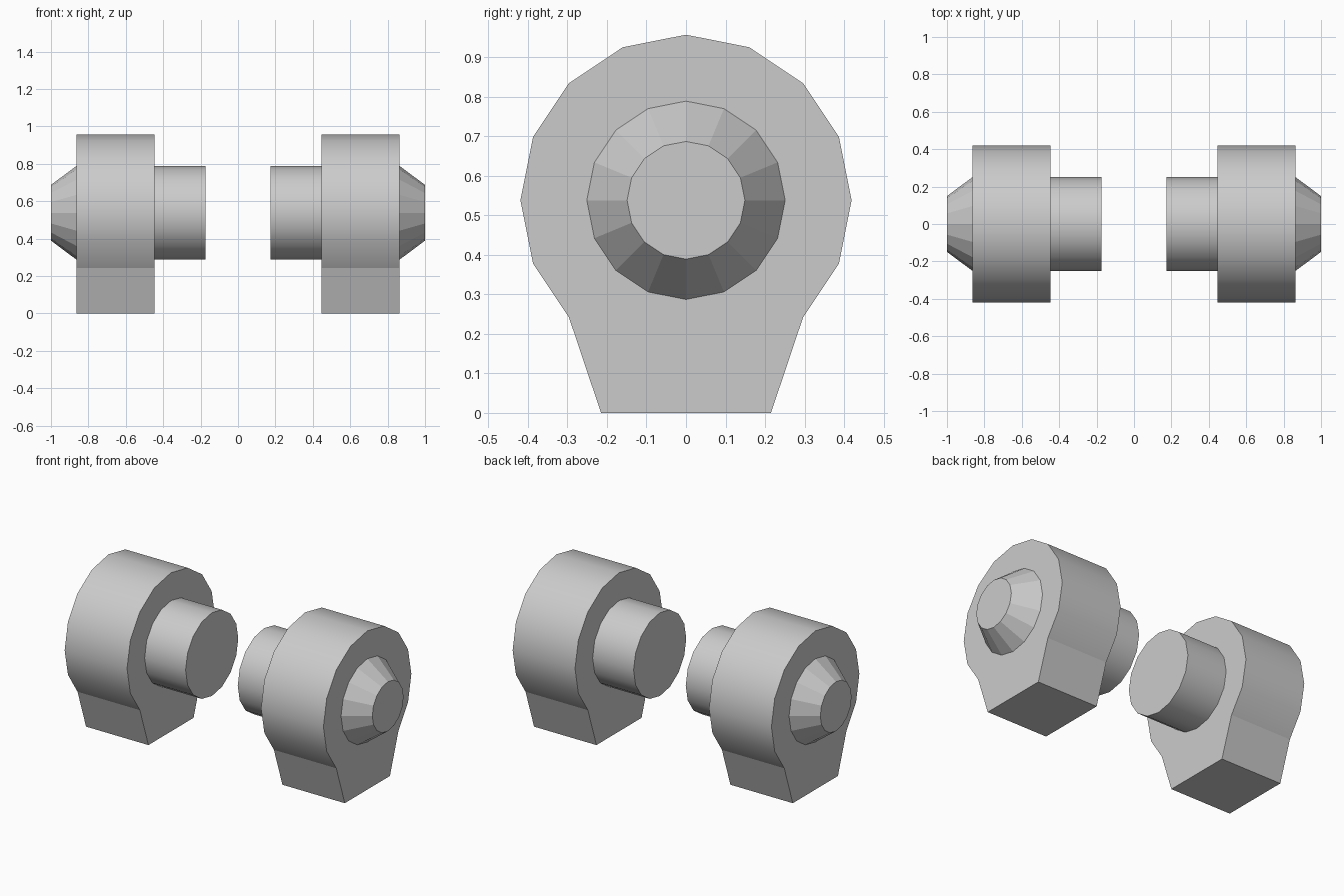
import bpy, bmesh
from math import sin, cos, radians

if "Cube" in bpy.data.objects:
    bpy.data.objects.remove(bpy.data.objects["Cube"])

AXIS_Z = 0.538


def arc(radius, start, count):
    """(y, z) points in 22.5 degree steps around the shaft axis."""
    return [(radius * cos(radians(start + 22.5 * i)),
             AXIS_Z + radius * sin(radians(start + 22.5 * i))) for i in range(count)]


def loft(name, x0, ring0, x1, ring1, caps, smooth_sides):
    """Bridge two rings along x, cap the chosen ends, mirror to the other side."""
    bm = bmesh.new()
    a = [bm.verts.new((x0, y, z)) for y, z in ring0]
    b = [bm.verts.new((x1, y, z)) for y, z in ring1]
    n = len(a)
    for i in range(n):
        j = (i + 1) % n
        face = bm.faces.new((a[i], a[j], b[j], b[i]))
        face.smooth = i < smooth_sides
    if "start" in caps:
        bm.faces.new(a[::-1])
    if "end" in caps:
        bm.faces.new(b)
    bmesh.ops.recalc_face_normals(bm, faces=bm.faces[:])
    mesh = bpy.data.meshes.new(name)
    bm.to_mesh(mesh)
    bm.free()
    obj = bpy.data.objects.new(name, mesh)
    bpy.context.collection.objects.link(obj)
    mirror = obj.modifiers.new("Mirror", "MIRROR")
    mirror.use_axis = (True, False, False)
    mirror.use_mirror_merge = False
    return obj


# Bearing blocks: rounded housing running down into a tapered flat foot
housing = arc(0.419, -45, 13) + [(-0.215, 0), (0.215, 0)]
loft("bearing_block", 0.447, housing, 0.863, housing, ("start", "end"), 12)

# Shaft stubs on the inner faces
shaft = arc(0.251, 0, 16)
loft("shaft_stub", 0.174, shaft, 0.447, shaft, ("start",), 16)

# Faceted tapered caps on the outer faces
loft("end_cap", 0.863, shaft, 1.0, arc(0.149, 0, 16), ("end",), 0)
